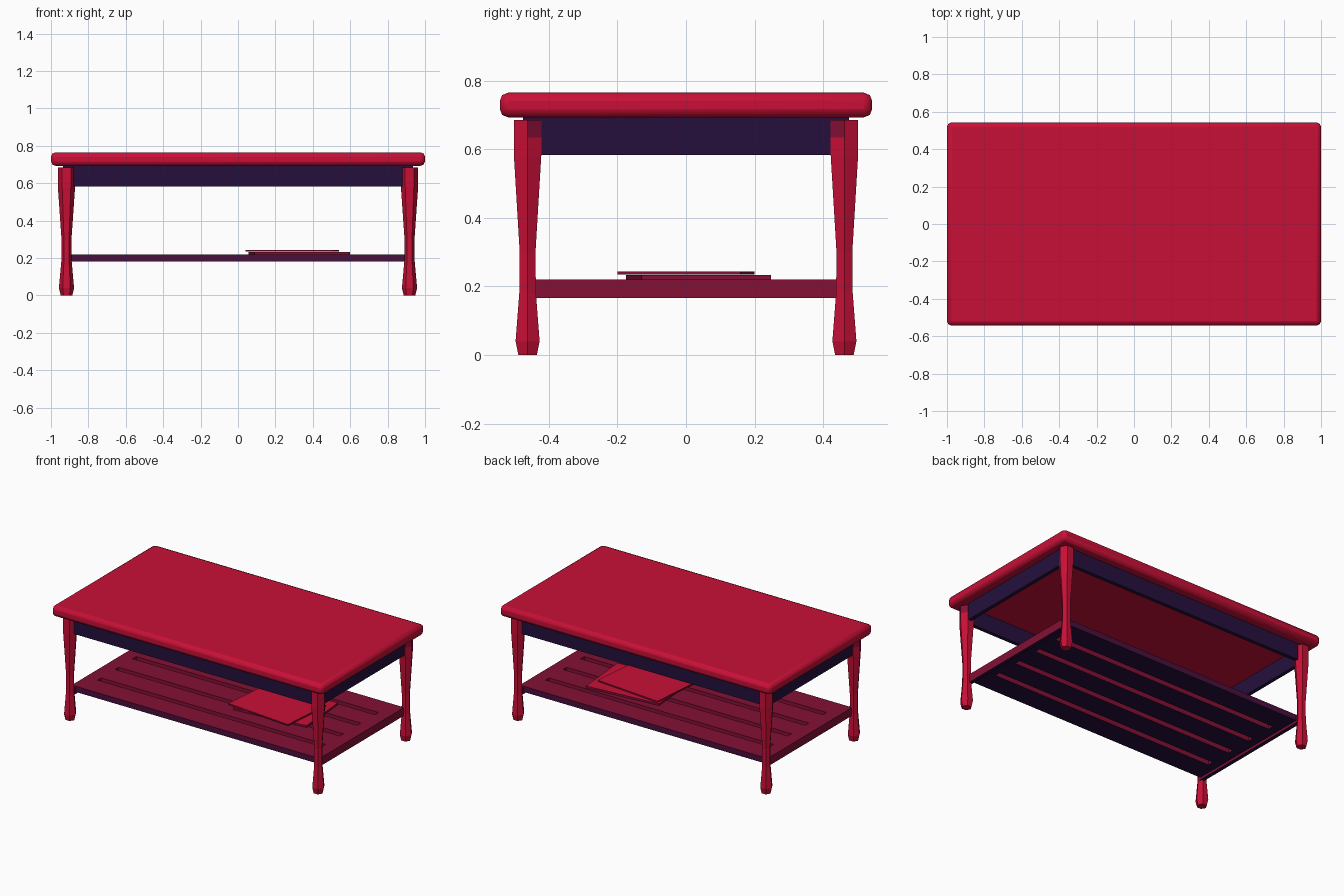
import bpy, bmesh
from math import cos, sin, pi, radians

old = bpy.data.objects.get("Cube")
if old:
    bpy.data.objects.remove(old, do_unlink=True)


def material(name, r, g, b):
    m = bpy.data.materials.new(name)
    m.use_nodes = True
    m.diffuse_color = (r, g, b, 1)
    bsdf = m.node_tree.nodes["Principled BSDF"]
    bsdf.inputs["Base Color"].default_value = (r, g, b, 1)
    bsdf.inputs["Roughness"].default_value = 0.7
    return m


RED = material("crimson", 0.58, 0.005, 0.038)
MAROON = material("maroon", 0.23, 0.005, 0.036)
PLUM = material("plum", 0.065, 0.005, 0.045)
PURPLE = material("dark_purple", 0.018, 0.005, 0.045)


def finish(name, bm, mats, rule=None):
    """Turn a bmesh into an object; rule(face) picks the material index."""
    bmesh.ops.recalc_face_normals(bm, faces=bm.faces)
    if rule:
        for f in bm.faces:
            f.material_index = rule(f)
    me = bpy.data.meshes.new(name)
    bm.to_mesh(me)
    bm.free()
    ob = bpy.data.objects.new(name, me)
    bpy.context.collection.objects.link(ob)
    for m in mats:
        me.materials.append(m)
    return ob


def box(name, lo, hi, mats, rule=None):
    """Box between two corners, with its origin at the middle."""
    bm = bmesh.new()
    bmesh.ops.create_cube(bm, size=1)
    for v in bm.verts:
        v.co = [v.co[i] * (hi[i] - lo[i]) for i in range(3)]
    ob = finish(name, bm, mats, rule)
    ob.location = [(a + b) / 2 for a, b in zip(lo, hi)]
    return ob


# Tabletop with rounded edges
top = box("tabletop", (-1, -0.543, 0.693), (1, 0.543, 0.765), [RED])
bev = top.modifiers.new("rounded_edge", "BEVEL")
bev.width = 0.024
bev.segments = 2
bpy.context.view_layer.objects.active = top
top.select_set(True)
bpy.ops.object.shade_smooth_by_angle(angle=radians(30))
top.select_set(False)

# Six-sided legs: (height, radius) rings
PROFILE = [(0, 0.031), (0.04, 0.0405), (0.18, 0.028), (0.3, 0.0266),
           (0.58, 0.046), (0.635, 0.046), (0.685, 0.046)]


def leg(name, x, y):
    bm = bmesh.new()
    rings = [[bm.verts.new((r * cos(k * pi / 3), r * sin(k * pi / 3), z))
              for k in range(6)] for z, r in PROFILE]
    for a, b in zip(rings, rings[1:]):
        for k in range(6):
            j = (k + 1) % 6
            bm.faces.new((a[k], a[j], b[j], b[k]))
    bm.faces.new(rings[0])
    bm.faces.new(rings[-1])

    # the inward faces of the leg head are darker
    def rule(f):
        return int(f.calc_center_median().z > 0.635 and f.normal.y * y < -0.1)
    ob = finish(name, bm, [RED, MAROON], rule)
    ob.location = (x, y, 0)


for sx, side in ((1, "left"), (-1, "right")):
    for sy, end in ((-1, "front"), (1, "back")):
        leg(f"{end}_{side}_leg", sx * 0.917, sy * 0.462)

# Apron boards under the top
for s, end in ((-1, "front"), (1, "back")):
    ys = sorted((s * 0.452, s * 0.476))
    box(f"{end}_apron", (-0.936, ys[0], 0.583), (0.936, ys[1], 0.694), [PURPLE])
for s, side in ((1, "left"), (-1, "right")):
    xs = sorted((s * 0.912, s * 0.936))
    box(f"{side}_apron", (xs[0], -0.452, 0.583), (xs[1], 0.452, 0.694), [PURPLE])


# Slatted shelf: maroon on top, purple below
def shelf_rule(f):
    return 1 if f.normal.z < -0.5 else 0


def edge_rule(sign):
    def rule(f):
        return 2 if f.normal.y * sign > 0.5 else shelf_rule(f)
    return rule


SLATS, PITCH, WIDTH = 5, 0.186, 0.148
for i in range(SLATS):
    y = (i - (SLATS - 1) / 2) * PITCH
    sign = -1 if i == 0 else 1 if i == SLATS - 1 else 0
    box(f"shelf_slat_{i + 1}", (-0.89, y - WIDTH / 2, 0.182),
        (0.89, y + WIDTH / 2, 0.22), [MAROON, PURPLE, PLUM], edge_rule(sign))

for s, side in ((1, "left"), (-1, "right")):
    # fillers that close the slots at each end
    for i in range(SLATS - 1):
        y = (i - (SLATS - 2) / 2) * PITCH
        h = (PITCH - WIDTH) / 2
        xs = sorted((s * 0.83, s * 0.89))
        box(f"{side}_slot_end_{i + 1}", (xs[0], y - h, 0.182),
            (xs[1], y + h, 0.22), [MAROON, PURPLE], shelf_rule)
    # end rail between the legs
    xs = sorted((s * 0.89, s * 0.916))
    box(f"{side}_shelf_rail", (xs[0], -0.452, 0.166), (xs[1], 0.452, 0.22),
        [MAROON, PURPLE], shelf_rule)


# Two flat magazines lying on the shelf
def magazine(name, x, y, w, d, z0, z1, turn):
    ob = box(name, (x - w / 2, y - d / 2, z0), (x + w / 2, y + d / 2, z1),
             [RED, MAROON], lambda f: 0 if f.normal.z > 0.5 else 1)
    ob.rotation_euler.z = radians(turn)


magazine("lower_magazine", 0.327, 0.037, 0.51, 0.38, 0.22, 0.233, 5)
magazine("upper_magazine", 0.29, 0, 0.47, 0.36, 0.235, 0.244, -5)
